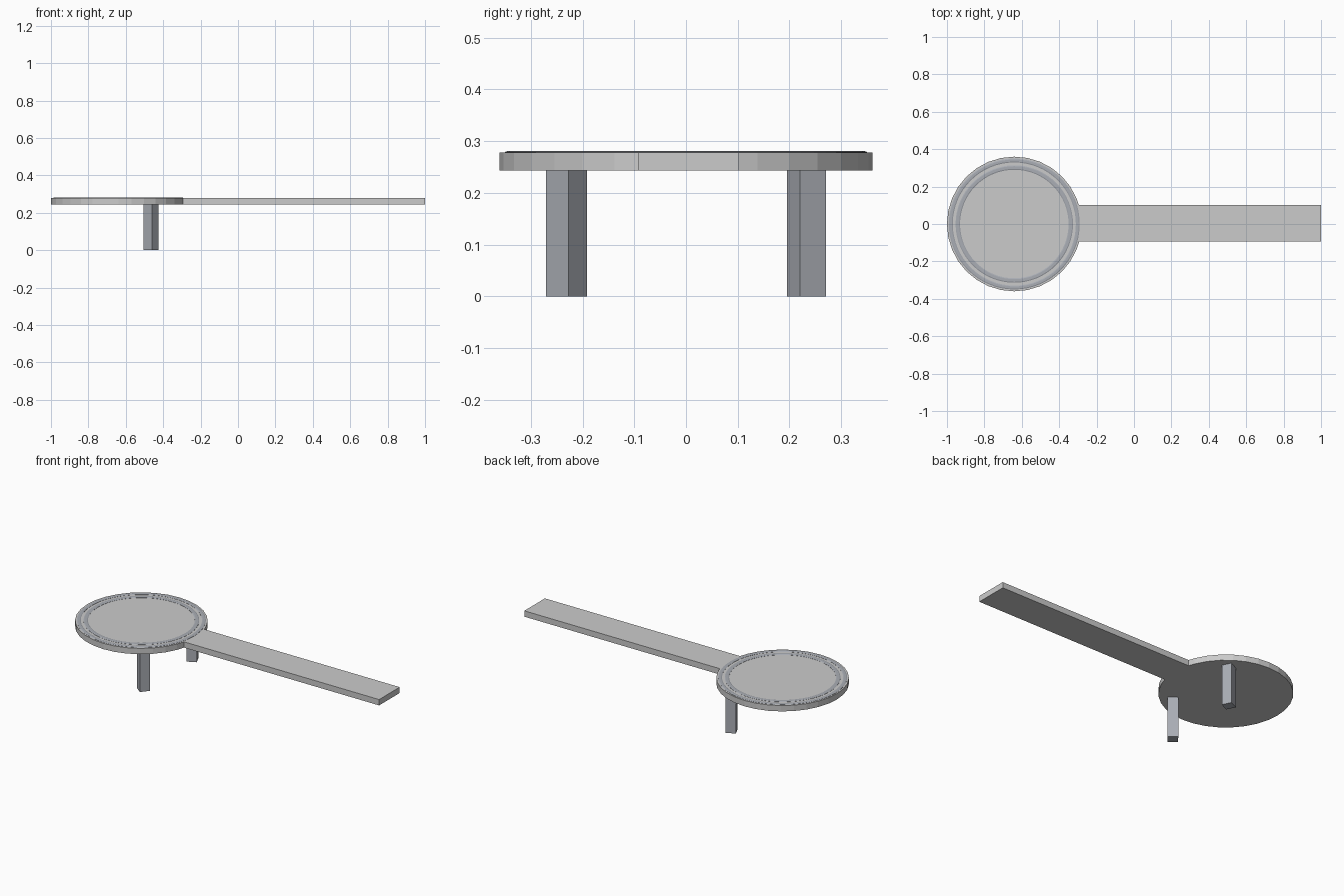
import bpy, bmesh, math

if "Cube" in bpy.data.objects:
    bpy.data.objects.remove(bpy.data.objects["Cube"])

CX, R = -0.64, 0.36          # disc centre and radius
Z0, Z1 = 0.243, 0.278        # deck underside and top


def material(name, color):
    m = bpy.data.materials.new(name)
    m.diffuse_color = color
    m.use_nodes = True
    m.node_tree.nodes["Principled BSDF"].inputs["Base Color"].default_value = m.diffuse_color
    return m


def finish(name, bm, mat):
    bmesh.ops.recalc_face_normals(bm, faces=bm.faces[:])
    me = bpy.data.meshes.new(name)
    bm.to_mesh(me)
    bm.free()
    me.materials.append(mat)
    ob = bpy.data.objects.new(name, me)
    bpy.context.collection.objects.link(ob)
    return ob


def prism(name, outline, z0, z1, mat):
    bm = bmesh.new()
    face = bm.faces.new([bm.verts.new((x, y, z0)) for x, y in outline])
    ext = bmesh.ops.extrude_face_region(bm, geom=[face], use_keep_orig=True)
    top = [v for v in ext["geom"] if isinstance(v, bmesh.types.BMVert)]
    bmesh.ops.translate(bm, vec=(0, 0, z1 - z0), verts=top)
    return finish(name, bm, mat)


def raised_ring(name, profile, mat, n=64):
    # closed (radius, z) profile swept around the disc centre
    bm = bmesh.new()
    loops = [[bm.verts.new((CX + r * math.cos(2 * math.pi * i / n),
                            r * math.sin(2 * math.pi * i / n), z))
              for r, z in profile] for i in range(n)]
    k = len(profile)
    for i in range(n):
        a, b = loops[i], loops[(i + 1) % n]
        for j in range(k):
            bm.faces.new((a[j], b[j], b[(j + 1) % k], a[(j + 1) % k]))
    return finish(name, bm, mat)


light = material("light grey", (0.8, 0.83, 0.82, 1))
dark = material("slate grey", (0.4, 0.42, 0.46, 1))

# Deck: 32-sided platform with a long straight walkway, one outline
outline = [(CX + R * math.cos(2 * math.pi * k / 32), R * math.sin(2 * math.pi * k / 32))
           for k in range(2, 31)]
outline += [(-0.293, -0.093), (1.0, -0.093), (1.0, 0.102), (-0.295, 0.102)]
prism("platform_and_walkway", outline, Z0, Z1, light)

# Two thin rings on the platform
for name, r0, r1 in (("inner_ring", 0.29, 0.314), ("outer_ring", 0.329, 0.35)):
    raised_ring(name, [(r0, Z1 - 0.003), (r0, Z1 + 0.001), (r0 + 0.005, Z1 + 0.003),
                       (r1 - 0.005, Z1 + 0.003), (r1, Z1 + 0.001), (r1, Z1 - 0.003)], dark)

# Square posts, each turned to its own angle
for name, y, turn in (("front_post", -0.231, 6), ("back_post", 0.233, -19)):
    corners = [(-0.465 + 0.04 * math.cos(math.radians(turn + 90 * k)),
                y + 0.04 * math.sin(math.radians(turn + 90 * k))) for k in range(4)]
    prism(name, corners, 0, Z0, dark)
